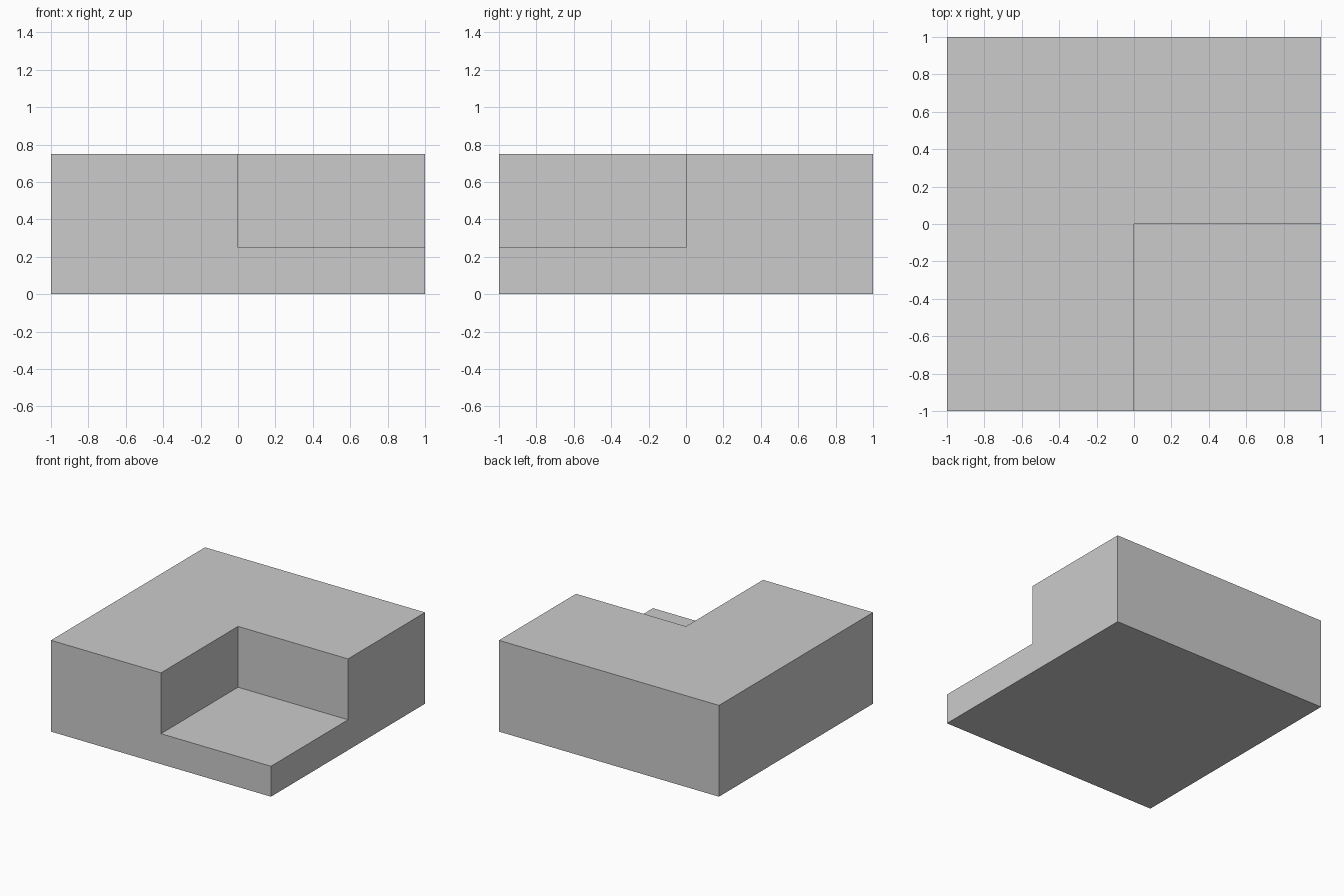
import bpy

if "Cube" in bpy.data.objects:
    bpy.data.objects.remove(bpy.data.objects["Cube"])


def box(name, lo, hi):
    """Axis-aligned box between two corners, with scale baked in."""
    bpy.ops.mesh.primitive_cube_add(size=1)
    obj = bpy.context.object
    obj.name = name
    for v in obj.data.vertices:
        v.co = [h if c > 0 else l for c, l, h in zip(v.co, lo, hi)]
    return obj


# Solid block
block = box("notched_block", (-1, -1, 0), (1, 1, 0.75))

# Square notch in the front right corner, leaving a low step
cutter = box("notch_cutter", (0, -1.5, 0.25), (1.5, 0, 1.25))
cutter.hide_render = True

notch = block.modifiers.new("notch", "BOOLEAN")
notch.operation = "DIFFERENCE"
notch.solver = "EXACT"
notch.object = cutter

# Apply the cut and discard the cutter
bpy.ops.object.select_all(action="DESELECT")
bpy.context.view_layer.objects.active = block
block.select_set(True)
bpy.ops.object.modifier_apply(modifier=notch.name)
bpy.data.objects.remove(cutter)
